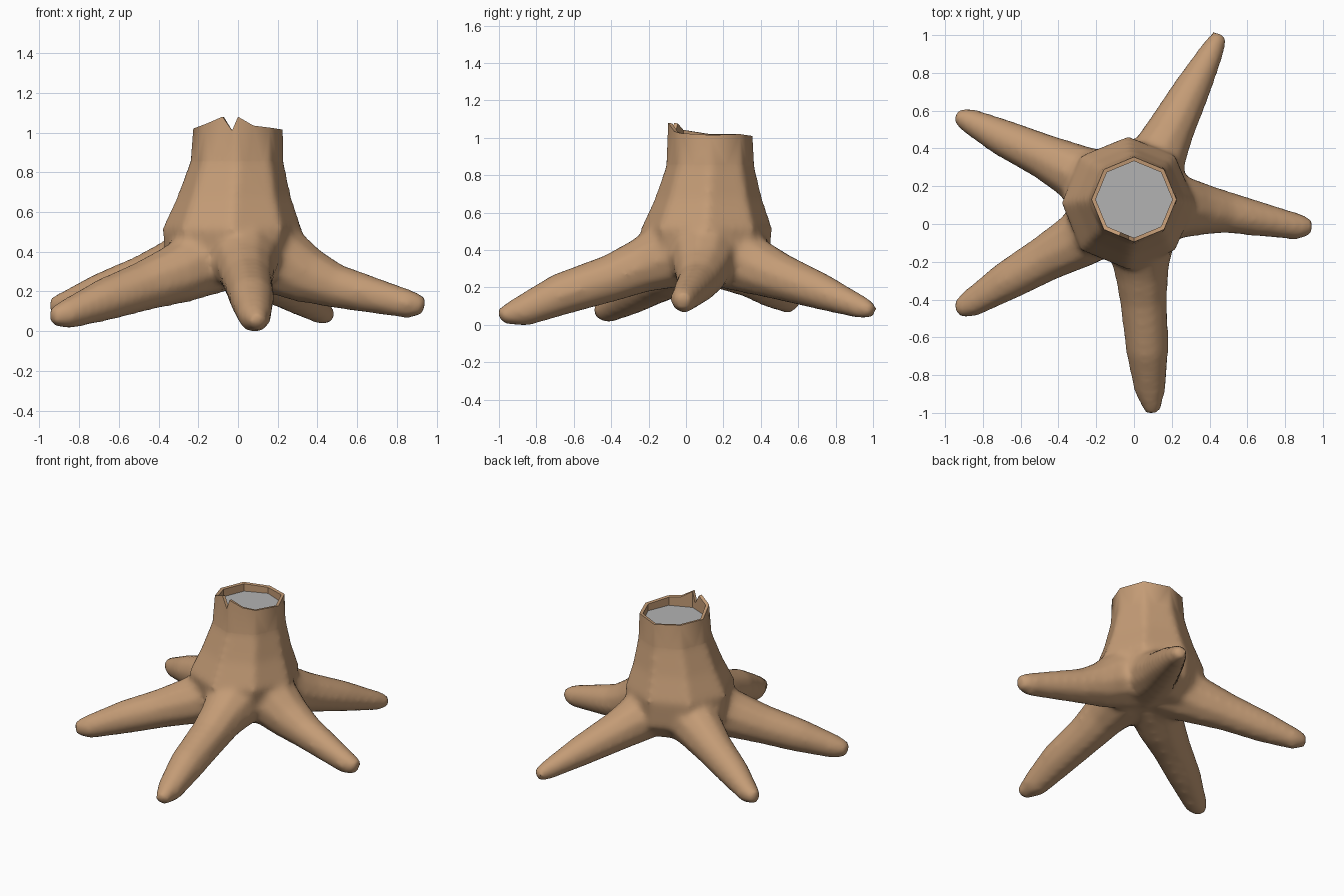
import bpy
import bmesh
from math import sin, cos, radians, degrees, atan2
from mathutils import Vector

if "Cube" in bpy.data.objects:
    bpy.data.objects.remove(bpy.data.objects["Cube"])

AXIS = Vector((0, 0.13, 0))
CUT = 0.86


def material(name, rgb):
    mat = bpy.data.materials.new(name)
    mat.use_nodes = True
    mat.diffuse_color = (*rgb, 1)
    mat.node_tree.nodes["Principled BSDF"].inputs["Base Color"].default_value = (*rgb, 1)
    return mat


def make_object(name, bm, mat):
    bmesh.ops.recalc_face_normals(bm, faces=bm.faces)
    mesh = bpy.data.meshes.new(name)
    bm.to_mesh(mesh)
    bm.free()
    mesh.materials.append(mat)
    obj = bpy.data.objects.new(name, mesh)
    bpy.context.collection.objects.link(obj)
    return obj


def loft(bm, sections, sides):
    """Closed tube through (centre, radius, normal) sections."""
    rings = []
    for centre, radius, normal in sections:
        turn = Vector((0, 0, 1)).rotation_difference(normal)
        ring = []
        for i in range(sides):
            a = radians(360 * i / sides)
            ring.append(bm.verts.new(Vector(centre) + turn @ Vector((cos(a), sin(a), 0)) * radius))
        rings.append(ring)
    for low, high in zip(rings, rings[1:]):
        for i in range(sides):
            j = (i + 1) % sides
            bm.faces.new((low[i], low[j], high[j], high[i]))
    bm.faces.new(rings[0][::-1])
    bm.faces.new(rings[-1])


def octagon(angle, radius, z):
    """Point on an upright octagon with corners on the axes."""
    r = radius * cos(radians(22.5)) / cos(radians(angle % 45 - 22.5))
    return AXIS + Vector((r * cos(radians(angle)), r * sin(radians(angle)), z))


bark = material("bark brown", (0.55, 0.33, 0.18))
wood = material("cut face grey", (0.45, 0.45, 0.45))

# Flared trunk: x, y, z, radius
trunk = [(-0.03, 0.13, 0.23, 0.22), (-0.04, 0.12, 0.34, 0.33), (-0.03, 0.11, 0.52, 0.355),
         (-0.02, 0.12, 0.68, 0.29), (-0.005, 0.13, 0.86, 0.238), (0, 0.13, 1, 0.228)]

# Root paths from the trunk to the tip: x, y, z, radius
roots = [
    [(0.15, 0.1, 0.4, 0.2), (0.35, 0.08, 0.29, 0.145), (0.5, 0.06, 0.235, 0.112),
     (0.87, -0.015, 0.145, 0.072), (0.94, -0.015, 0.14, 0.045)],
    [(0.03, -0.05, 0.4, 0.2), (0.04, -0.25, 0.32, 0.145), (0.05, -0.4, 0.26, 0.128),
     (0.07, -0.67, 0.175, 0.115), (0.085, -0.88, 0.085, 0.085), (0.1, -1, 0.06, 0.04)],
    [(-0.1, 0.05, 0.4, 0.2), (-0.3, -0.09, 0.3, 0.155), (-0.48, -0.19, 0.235, 0.125),
     (-0.67, -0.3, 0.17, 0.108), (-0.87, -0.425, 0.095, 0.075), (-0.94, -0.46, 0.085, 0.045)],
    [(-0.1, 0.18, 0.4, 0.2), (-0.3, 0.27, 0.33, 0.155), (-0.48, 0.36, 0.27, 0.122),
     (-0.7, 0.46, 0.2, 0.1), (-0.88, 0.55, 0.14, 0.068), (-0.945, 0.575, 0.14, 0.04)],
    [(0.06, 0.2, 0.4, 0.2), (0.13, 0.37, 0.32, 0.155), (0.2, 0.51, 0.265, 0.127),
     (0.31, 0.72, 0.19, 0.1), (0.425, 0.94, 0.105, 0.062), (0.455, 1.005, 0.085, 0.04)],
]

bm = bmesh.new()
loft(bm, [(p[:3], p[3], Vector((0, 0, 1))) for p in trunk], 8)
for path in roots:
    points = [Vector(p[:3]) for p in path]
    last = len(path) - 1
    loft(bm, [(points[i], p[3], (points[min(i + 1, last)] - points[max(i - 1, 0)]).normalized())
              for i, p in enumerate(path)], 10)
stump = make_object("stump_and_roots", bm, bark)

# Fuse trunk and roots into one skin with soft joins
fuse = stump.modifiers.new("fuse", 'REMESH')
fuse.mode = 'VOXEL'
fuse.voxel_size = 0.02
soften = stump.modifiers.new("soften", 'SMOOTH')
soften.factor = 0.5
soften.iterations = 10
bpy.context.view_layer.update()
evaluated = stump.evaluated_get(bpy.context.evaluated_depsgraph_get())
bm = bmesh.new()
bm.from_mesh(evaluated.to_mesh())
evaluated.to_mesh_clear()
stump.modifiers.clear()

# Slice the top off and find the open edge
bmesh.ops.bisect_plane(bm, geom=bm.verts[:] + bm.edges[:] + bm.faces[:], dist=0.0001,
                       plane_co=(0, 0, CUT), plane_no=(0, 0, 1), clear_outer=True)
bmesh.ops.remove_doubles(bm, verts=[v for v in bm.verts if v.co.z > CUT - 0.001], dist=0.0005)


def turn_of(vert):
    d = vert.co - AXIS
    return degrees(atan2(d.y, d.x)) % 360


edge_loop = sorted({v for e in bm.edges if e.is_boundary for v in e.verts}, key=turn_of)

# Broken rim: angle and height, with a notch at the front
rim = [(0, 1.015), (45, 1.02), (90, 1.01), (135, 1.02), (180, 1.02), (225, 1.045),
       (248, 1.08), (262, 1.01), (270, 1.08), (292, 1.035), (315, 1.025)]
outer = [bm.verts.new(octagon(a, 0.225, z)) for a, z in rim]
inner = [bm.verts.new(octagon(a, 0.203, z - 0.003)) for a, z in rim]
floor = [bm.verts.new(octagon(a, 0.203, 0.965)) for a, z in rim]

# Stitch the open edge to the rim, walking round both together
low = [(turn_of(v), v) for v in edge_loop]
high = [(a, v) for (a, z), v in zip(rim, outer)]
low.append((low[0][0] + 360, low[0][1]))
high.append((360, high[0][1]))
i = j = 0
while i < len(low) - 1 or j < len(high) - 1:
    step_low = j == len(high) - 1 or (
        i < len(low) - 1 and low[i][0] + low[i + 1][0] < high[j][0] + high[j + 1][0])
    if step_low:
        bm.faces.new((low[i][1], low[i + 1][1], high[j][1]))
        i += 1
    else:
        bm.faces.new((low[i][1], high[j + 1][1], high[j][1]))
        j += 1

# Lip, inner wall and sunken cut face
for a, b in ((outer, inner), (inner, floor)):
    for i in range(len(rim)):
        j = (i + 1) % len(rim)
        bm.faces.new((a[i], a[j], b[j], b[i]))
cut_face = bm.faces.new(floor)
cut_face.material_index = 1

# Stand on the ground
lowest = min(v.co.z for v in bm.verts)
for v in bm.verts:
    if v.co.z < CUT - 0.01:
        v.co.z -= lowest * (1 - v.co.z / CUT)
bmesh.ops.recalc_face_normals(bm, faces=bm.faces)
bm.to_mesh(stump.data)
bm.free()
stump.data.materials.append(wood)

bpy.ops.object.select_all(action='DESELECT')
stump.select_set(True)
bpy.context.view_layer.objects.active = stump
bpy.ops.object.shade_smooth_by_angle(angle=radians(40))
